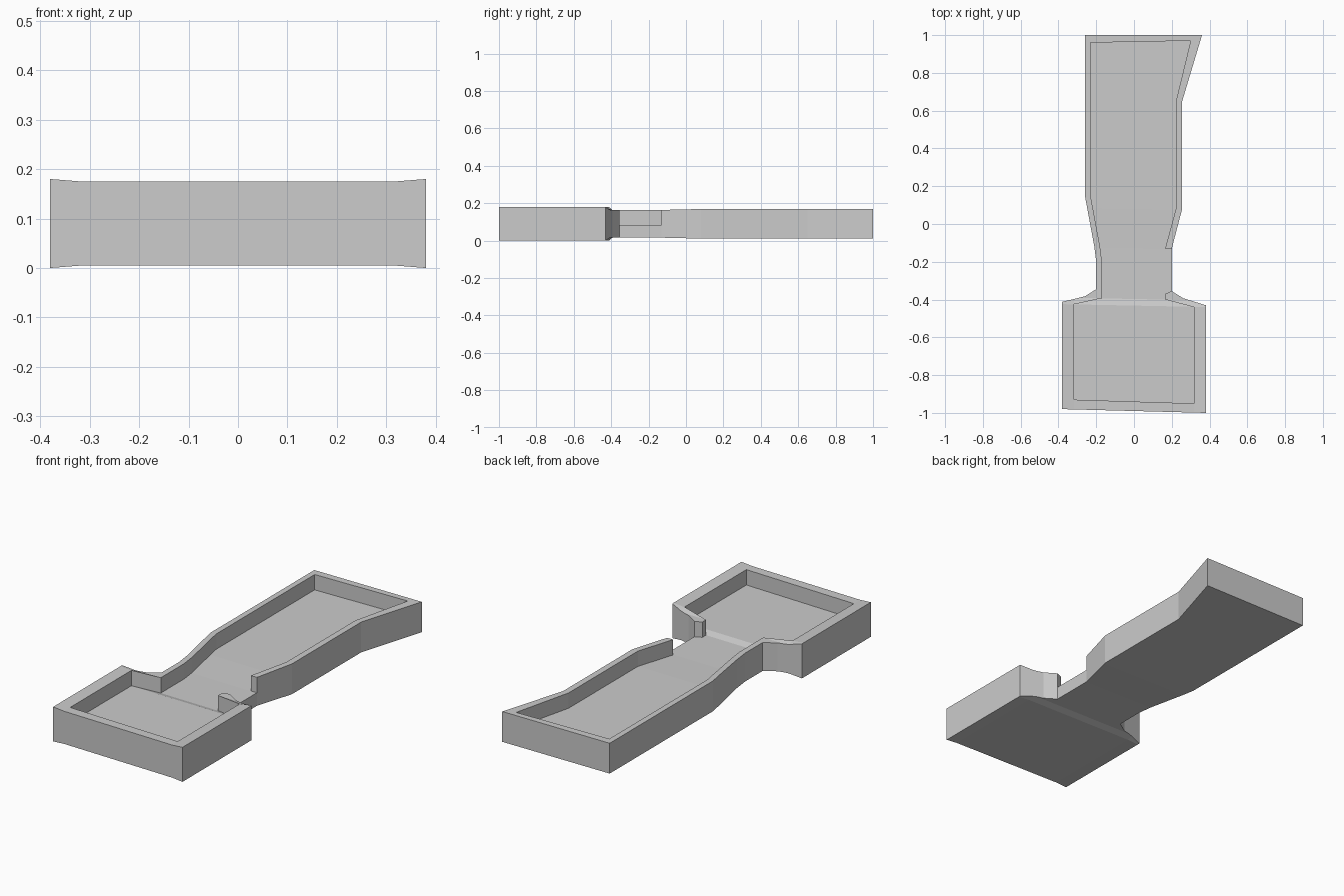
import bpy, bmesh
from mathutils import Vector

if "Cube" in bpy.data.objects:
    bpy.data.objects.remove(bpy.data.objects["Cube"])

# Outer wall outline, anticlockwise from the far end of the side opening
OUTER = [(.20, -.13), (.255, .08), (.255, .65), (.36, 1), (-.26, 1), (-.26, .15),
         (-.21, -.12), (-.20, -.20), (-.20, -.345), (-.26, -.383), (-.38, -.412),
         (-.38, -.98), (.38, -1), (.38, -.43), (.26, -.393), (.20, -.355)]
# Inner wall outline, clockwise from the near end of the opening
INNER = [(.165, -.37), (.165, -.40), (.317, -.44), (.317, -.95), (-.317, -.93),
         (-.317, -.425), (-.17, -.393), (-.17, -.20), (-.18, -.12), (-.23, .15),
         (-.23, .96), (.30, .97), (.222, .65), (.222, .08), (.165, -.13)]
FLOOR_Z, TOP_Z, TILT = .10, .18, .02


def inset(x, y):
    """How far top and bottom shrink at each place along the plan."""
    s = y + TILT * x
    if y < -.40 and abs(x) > .35:
        return 0
    keys = [(-2, .005), (-.432, .005), (-.397, .016), (-.13, .016), (.08, .011), (2, .011)]
    for (a, va), (b, vb) in zip(keys, keys[1:]):
        if s <= b:
            return va + (vb - va) * (s - a) / (b - a)


def extrude(bm, faces, height):
    out = bmesh.ops.extrude_face_region(bm, geom=faces)["geom"]
    verts = [g for g in out if isinstance(g, bmesh.types.BMVert)]
    bmesh.ops.translate(bm, verts=verts, vec=(0, 0, height))
    return [g for g in out if isinstance(g, bmesh.types.BMFace)]


bm = bmesh.new()
outer = [bm.verts.new((x, y, 0)) for x, y in OUTER]
inner = [bm.verts.new((x, y, 0)) for x, y in INNER]
wall = bm.faces.new(outer + inner)
floor = bm.faces.new([outer[0], outer[-1]] + inner)
floor.normal_flip()

# Floor slab, then the raised wall
top = extrude(bm, [wall, floor], FLOOR_Z)
wall_top = max(top, key=lambda f: len(f.verts))
extrude(bm, [wall_top], TOP_Z - FLOOR_Z)

# Cut creases where the thickness changes
cuts = [((x, 0, 0), (1, 0, 0)) for x in (-.317, .317)]
cuts += [((0, y, 0), (TILT, 1, 0)) for y in (-.432, -.397, -.13, .08)]
for co, no in cuts:
    bmesh.ops.bisect_plane(bm, geom=bm.verts[:] + bm.edges[:] + bm.faces[:],
                           plane_co=co, plane_no=Vector(no).normalized(), dist=1e-5)
for v in bm.verts:
    d = inset(v.co.x, v.co.y)
    v.co.z += d if v.co.z < .01 else -d

bmesh.ops.recalc_face_normals(bm, faces=bm.faces)
mesh = bpy.data.meshes.new("walled_floor")
bm.to_mesh(mesh)
bm.free()
bpy.context.collection.objects.link(bpy.data.objects.new("walled_floor", mesh))
